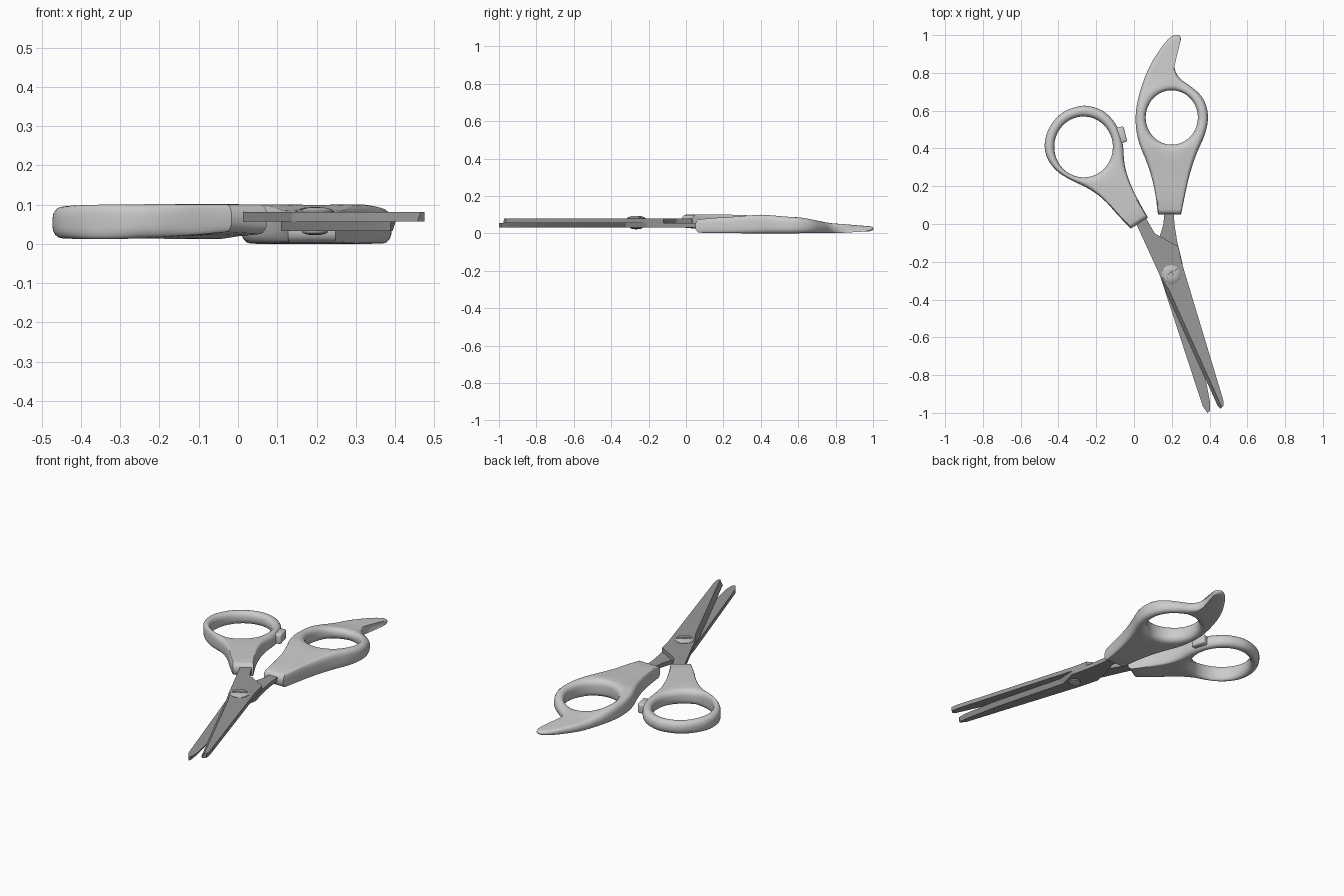
import bpy, bmesh, math
from mathutils import Vector

if "Cube" in bpy.data.objects:
    bpy.data.objects.remove(bpy.data.objects["Cube"])


def material(name, r, g, b):
    m = bpy.data.materials.new(name)
    m.diffuse_color = (r, g, b, 1)
    m.use_nodes = True
    m.node_tree.nodes["Principled BSDF"].inputs["Base Color"].default_value = m.diffuse_color
    return m


PLASTIC = material("light grey plastic", 0.6, 0.6, 0.6)
STEEL = material("dark grey steel", 0.32, 0.32, 0.32)
BRIGHT = material("bright screw metal", 0.52, 0.52, 0.52)


def finish(name, bm, mat, angle=35):
    bmesh.ops.recalc_face_normals(bm, faces=bm.faces)
    me = bpy.data.meshes.new(name)
    bm.to_mesh(me)
    bm.free()
    me.materials.append(mat)
    ob = bpy.data.objects.new(name, me)
    bpy.context.collection.objects.link(ob)
    bpy.ops.object.select_all(action='DESELECT')
    ob.select_set(True)
    bpy.context.view_layer.objects.active = ob
    bpy.ops.object.shade_smooth_by_angle(angle=math.radians(angle))
    return ob


def rounded(points, rounds=3):
    """Corner-cut a closed outline; doubled points stay sharp."""
    pts = [Vector(p) for p in points]
    for _ in range(rounds):
        pts = [a.lerp(b, t) for a, b in zip(pts, pts[1:] + pts[:1]) for t in (0.25, 0.75)]
    return [p for i, p in enumerate(pts) if (p - pts[i - 1]).length > 1e-5]


def ramp(keys, y):
    """Smooth interpolation through (y, z) keys."""
    if y <= keys[0][0]:
        return keys[0][1]
    for (a, za), (b, zb) in zip(keys, keys[1:]):
        if y <= b:
            t = (y - a) / (b - a)
            t = 0.5 * t + 0.5 * t * t * (3 - 2 * t)
            return za + (zb - za) * t
    return keys[-1][1]


def handle(name, outline, centre, rx, ry, low, high, step):
    """Rounded ring lofted between an outer outline and a finger hole."""
    c, bm, rings, last = Vector(centre), bmesh.new(), [], None
    arc = [math.radians(a) for a in (0, 22.5, 45, 67.5, 90)]
    for o in rounded(outline):
        ang = math.atan2((o.y - c.y) / ry, (o.x - c.x) / rx)
        if last is not None:
            while ang < last - math.pi:
                ang += 2 * math.pi
            ang = max(ang, last + step)
        last = ang
        inner = c + Vector((rx * math.cos(ang), ry * math.sin(ang)))
        w = (inner - o).length
        ro, ri = min(0.025, 0.45 * w), min(0.035, 0.45 * w)
        # (distance across, +1 top / -1 bottom, rounding drop)
        top = [(ro * (1 - math.cos(a)), 1 - math.sin(a)) for a in arc]
        top += [(ro + (w - ro - ri) * t, 0) for t in (0.2, 0.4, 0.6, 0.8)]
        top += [(w - ri * (1 - math.cos(a)), 1 - math.sin(a)) for a in reversed(arc)]
        ring = []
        for side, row in ((1, top), (-1, top[::-1])):
            for d, drop in row:
                p = o.lerp(inner, d / w)
                zb, zt = ramp(low, p.y), ramp(high, p.y)
                rv = min(0.03, 0.45 * (zt - zb)) * drop
                ring.append(bm.verts.new((p.x, p.y, zt - rv if side > 0 else zb + rv)))
        rings.append(ring)
    for r, s in zip(rings, rings[1:] + rings[:1]):
        for j in range(len(r)):
            k = (j + 1) % len(r)
            bm.faces.new((r[j], r[k], s[k], s[j]))
    return finish(name, bm, PLASTIC, 40)


# Right handle with the little-finger horn
handle("horn_handle",
       [(0.127, 0.05), (0.127, 0.05), (0.249, 0.05), (0.249, 0.05), (0.286, 0.236),
        (0.328, 0.369), (0.383, 0.485), (0.396, 0.585), (0.365, 0.675), (0.296, 0.733),
        (0.23, 0.777), (0.208, 0.846), (0.231, 0.926), (0.254, 0.987), (0.228, 1.006),
        (0.19, 0.99), (0.146, 0.938), (0.083, 0.841), (0.033, 0.714), (0.004, 0.581),
        (0.017, 0.445), (0.074, 0.316), (0.111, 0.183)],
       (0.2, 0.564), 0.138, 0.144,
       [(0.05, 0.004), (0.4, 0.0), (0.8, 0.002), (1.0, 0.012)],
       [(0.05, 0.075), (0.2, 0.086), (0.4, 0.1), (0.6, 0.086), (0.8, 0.052), (1.0, 0.038)],
       0.012)

# Left handle
handle("ring_handle",
       [(-0.016, -0.024), (-0.016, -0.024), (0.074, 0.034), (0.074, 0.034), (0.03, 0.11),
        (-0.02, 0.21), (-0.053, 0.315), (-0.056, 0.42), (-0.083, 0.515), (-0.15, 0.595),
        (-0.225, 0.624), (-0.29, 0.628), (-0.395, 0.588), (-0.47, 0.48), (-0.475, 0.37),
        (-0.42, 0.285), (-0.34, 0.234), (-0.233, 0.186), (-0.153, 0.125), (-0.085, 0.045)],
       (-0.267, 0.408), 0.155, 0.161,
       [(-0.03, 0.032), (0.1, 0.022), (0.25, 0.012), (0.62, 0.018)],
       [(-0.03, 0.1), (0.2, 0.101), (0.62, 0.086)],
       0.004)

# Stop bumper on the left ring
bm = bmesh.new()
bmesh.ops.create_cube(bm, size=1)
bmesh.ops.scale(bm, vec=(0.042, 0.084, 0.055), verts=bm.verts)
bmesh.ops.bevel(bm, geom=bm.edges[:], offset=0.01, segments=3, profile=0.5, affect='EDGES')
bumper = finish("stop_bumper", bm, PLASTIC)
bumper.location = (-0.066, 0.472, 0.056)
bumper.rotation_euler.z = math.radians(14)


def blade(name, outline, z_flat, z_ground, shifts):
    """Flat plate; the ground face has its cutting edge pulled in by shifts."""
    bm = bmesh.new()
    flat = [bm.verts.new((x, y, z_flat)) for x, y in outline]
    ground = []
    for i, (x, y) in enumerate(outline):
        dx, dy = shifts.get(i, (0, 0))
        ground.append(bm.verts.new((x + dx, y + dy, z_ground)))
    bm.faces.new(flat)
    bm.faces.new(ground)
    n = len(flat)
    for i in range(n):
        j = (i + 1) % n
        bm.faces.new((flat[i], flat[j], ground[j], ground[i]))
    return finish(name, bm, STEEL, 20)


# Upper blade, fixed in the left handle
blade("upper_blade",
      [(-0.015, 0.05), (0.045, 0.07), (0.064, 0.03), (0.11, -0.05), (0.235, -0.12),
       (0.253, -0.205), (0.472, -0.93), (0.475, -0.962), (0.457, -0.977), (0.444, -0.965),
       (0.166, -0.35), (0.138, -0.275), (0.016, -0.008)],
      0.057, 0.081, {8: (0.008, 0.005), 9: (0.017, 0.004), 10: (0.02, 0.0)})

# Lower blade, fixed in the right handle
blade("lower_blade",
      [(0.162, 0.08), (0.21, 0.08), (0.214, 0.0), (0.228, -0.09), (0.257, -0.21),
       (0.25, -0.32), (0.365, -0.745), (0.402, -0.94), (0.402, -0.99), (0.388, -1.0),
       (0.364, -0.965), (0.138, -0.275), (0.11, -0.17), (0.135, -0.07), (0.156, 0.0)],
      0.057, 0.033, {5: (-0.018, 0.0), 6: (-0.018, 0.0), 7: (-0.014, 0.0), 8: (-0.008, 0.004)})


def lathe(name, profile, x, y, mat, n=40):
    bm = bmesh.new()
    vs = [bm.verts.new((r, 0, z)) for r, z in profile]
    es = [bm.edges.new(p) for p in zip(vs, vs[1:])]
    bmesh.ops.spin(bm, geom=vs + es, cent=(0, 0, 0), axis=(0, 0, 1),
                   angle=2 * math.pi, steps=n)
    bmesh.ops.remove_doubles(bm, verts=bm.verts, dist=1e-5)
    ob = finish(name, bm, mat)
    ob.location = (x, y, 0)
    return ob


# Pivot screw: domed slotted head on top, smaller rivet head below
screw = lathe("pivot_screw",
              [(0, 0.022), (0.02, 0.0235), (0.032, 0.028), (0.034, 0.034), (0.02, 0.034),
               (0.02, 0.079), (0.049, 0.079), (0.049, 0.083), (0.042, 0.088),
               (0.025, 0.0925), (0, 0.094)],
              0.196, -0.266, BRIGHT)

# Screwdriver slot, cut and discarded
bm = bmesh.new()
bmesh.ops.create_cube(bm, size=1)
bmesh.ops.scale(bm, vec=(0.085, 0.011, 0.02), verts=bm.verts)
slot = finish("slot_cutter", bm, BRIGHT)
slot.location = (0.196, -0.266, 0.0965)
slot.rotation_euler.z = math.radians(33)
slot.hide_render = True
mod = screw.modifiers.new("slot", 'BOOLEAN')
mod.operation = 'DIFFERENCE'
mod.solver = 'EXACT'
mod.object = slot
bpy.context.view_layer.objects.active = screw
bpy.ops.object.modifier_apply(modifier="slot")
bpy.data.objects.remove(slot, do_unlink=True)
